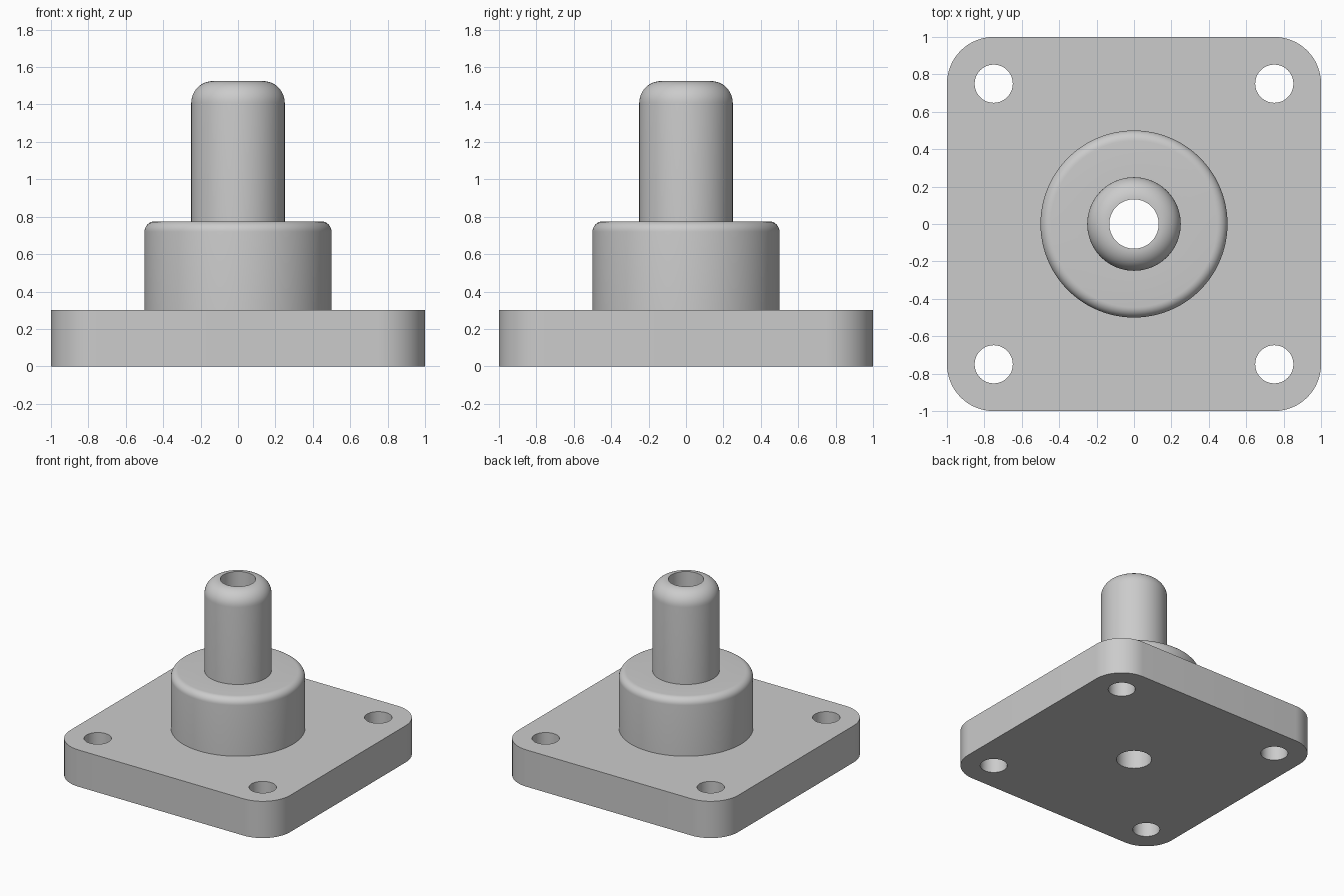
import bpy, bmesh
from math import cos, sin, pi, radians

cube = bpy.data.objects.get("Cube")
if cube:
    bpy.data.objects.remove(cube, do_unlink=True)

PLATE_TOP, HUB_TOP, STEM_TOP = 0.302, 0.775, 1.525
HUB_R, STEM_R, BORE_R = 0.5, 0.25, 0.132
SEGMENTS = 96

grey = bpy.data.materials.new("plain grey")
grey.use_nodes = True
grey.diffuse_color = (0.6, 0.6, 0.6, 1)
grey.node_tree.nodes["Principled BSDF"].inputs["Base Color"].default_value = grey.diffuse_color


def arc(cx, cy, r, start, end, steps):
    """Points along an arc, angles in degrees."""
    angles = [radians(start + (end - start) * i / steps) for i in range(steps + 1)]
    return [(cx + r * cos(a), cy + r * sin(a)) for a in angles]


def finish(name, mesh):
    obj = bpy.data.objects.new(name, mesh)
    bpy.context.collection.objects.link(obj)
    mesh.materials.clear()
    mesh.materials.append(grey)
    bpy.ops.object.select_all(action='DESELECT')
    obj.select_set(True)
    bpy.context.view_layer.objects.active = obj
    bpy.ops.object.shade_smooth_by_angle(angle=radians(35))
    return obj


# Base plate: rounded square with four bolt holes and the central bore
outline = []
for k, (sx, sy) in enumerate([(1, 1), (-1, 1), (-1, -1), (1, -1)]):
    outline += arc(sx * 0.75, sy * 0.75, 0.25, 90 * k, 90 * k + 90, 16)
loops = [outline, arc(0, 0, BORE_R, 0, 360, SEGMENTS)[:-1]]
for sx in (-1, 1):
    for sy in (-1, 1):
        loops.append(arc(sx * 0.75, sy * 0.75, 0.102, 0, 360, 48)[:-1])

curve = bpy.data.curves.new("plate_outline", 'CURVE')
curve.dimensions = '2D'
curve.fill_mode = 'BOTH'
curve.extrude = PLATE_TOP / 2
for points in loops:
    spline = curve.splines.new('POLY')
    spline.points.add(len(points) - 1)
    for p, (x, y) in zip(spline.points, points):
        p.co = (x, y, 0, 1)
    spline.use_cyclic_u = True
helper = bpy.data.objects.new("plate_outline", curve)
bpy.context.collection.objects.link(helper)
bpy.context.view_layer.update()
plate_mesh = bpy.data.meshes.new_from_object(
    helper.evaluated_get(bpy.context.evaluated_depsgraph_get()))
bpy.data.objects.remove(helper, do_unlink=True)

bm = bmesh.new()
bm.from_mesh(plate_mesh)
bmesh.ops.remove_doubles(bm, verts=bm.verts, dist=0.0001)
bmesh.ops.translate(bm, verts=bm.verts, vec=(0, 0, PLATE_TOP / 2))
bmesh.ops.recalc_face_normals(bm, faces=bm.faces)
bm.to_mesh(plate_mesh)
bm.free()
finish("base_plate", plate_mesh)

# Hub and hollow stem: one turned profile with rounded shoulders
hub_fillet, stem_fillet = 0.055, STEM_R - BORE_R - 0.002
profile = [(BORE_R, PLATE_TOP), (HUB_R, PLATE_TOP)]
profile += arc(HUB_R - hub_fillet, HUB_TOP - hub_fillet, hub_fillet, 0, 90, 8)
profile.append((STEM_R, HUB_TOP))
profile += arc(STEM_R - stem_fillet, STEM_TOP - stem_fillet, stem_fillet, 0, 90, 12)
profile.append((BORE_R, STEM_TOP))
profile.append(profile[0])

bm = bmesh.new()
verts = [bm.verts.new((r, 0, z)) for r, z in profile]
edges = [bm.edges.new(pair) for pair in zip(verts, verts[1:])]
bmesh.ops.spin(bm, geom=verts + edges, cent=(0, 0, 0), axis=(0, 0, 1),
               angle=2 * pi, steps=SEGMENTS, use_merge=True)
bmesh.ops.remove_doubles(bm, verts=bm.verts, dist=0.0001)
bmesh.ops.recalc_face_normals(bm, faces=bm.faces)
turned_mesh = bpy.data.meshes.new("hub_and_stem")
bm.to_mesh(turned_mesh)
bm.free()
finish("hub_and_stem", turned_mesh)
